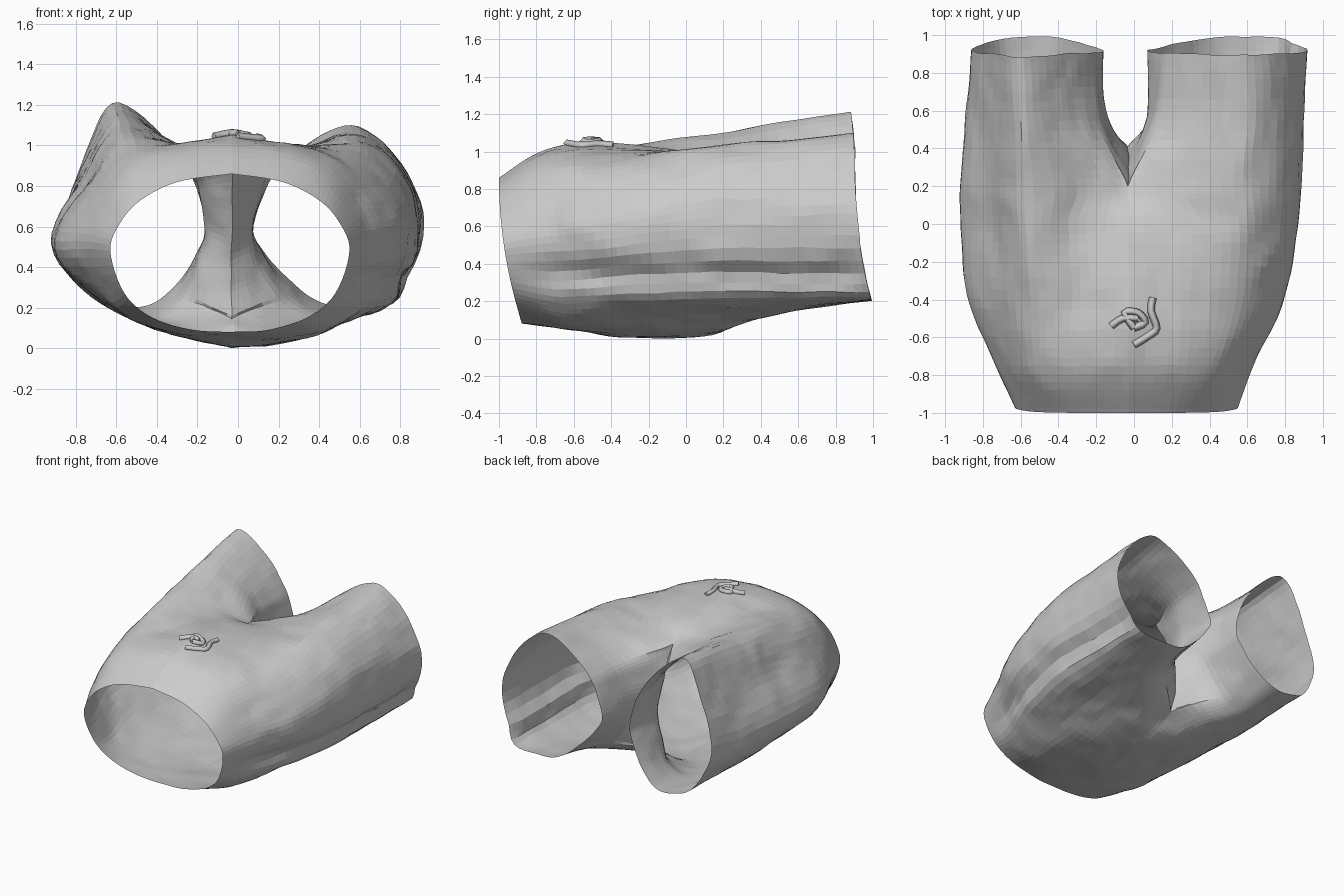
import bpy, bmesh, math
from mathutils import Vector, noise

if "Cube" in bpy.data.objects:
    bpy.data.objects.remove(bpy.data.objects["Cube"])

SEG = 6    # samples between section points
ROWS = 7   # rows between stations

# Stations along the garment, from waistband (-y) to leg hems (+y)
STATIONS = [-1.0, -0.75, -0.4, 0.0, 0.2, 0.55, 0.905]
CROTCH = 4
C = -0.03  # centre seam x

# Half sections (x, z): top centre, round the outside, to bottom centre
RIGHT = [
    [(C, .87), (.22, .83), (.40, .74), (.50, .63), (.55, .49), (.48, .28), (.34, .16), (.15, .10), (C, .09)],
    [(C, 1.02), (.28, .98), (.47, .88), (.58, .72), (.64, .52), (.56, .23), (.39, .09), (.18, .06), (C, .06)],
    [(C, 1.06), (.30, 1.01), (.58, .93), (.74, .75), (.80, .55), (.70, .25), (.43, .09), (.18, .03), (C, .01)],
    [(C, 1.0), (.30, 1.0), (.60, 1.01), (.80, .84), (.87, .60), (.79, .26), (.46, .13), (.20, .05), (C, .03)],
    [(C, .93), (.22, .98), (.58, 1.04), (.81, .87), (.89, .62), (.80, .26), (.47, .14), (.20, .10), (C, .16)],
    [(.13, .88), (.33, 1.00), (.60, 1.07), (.82, .88), (.90, .62), (.80, .26), (.55, .18), (.38, .18), (.24, .26)],
    [(.18, .87), (.37, 1.04), (.60, 1.10), (.81, .92), (.92, .62), (.80, .26), (.57, .22), (.40, .24), (.24, .36)],
]
LEFT = [
    [(C, .87), (-.30, .83), (-.48, .74), (-.58, .63), (-.63, .49), (-.56, .28), (-.42, .16), (-.22, .10), (C, .09)],
    [(C, 1.02), (-.32, .99), (-.53, .91), (-.67, .71), (-.74, .50), (-.62, .24), (-.46, .13), (-.22, .07), (C, .06)],
    [(C, 1.06), (-.28, 1.02), (-.55, 1.0), (-.76, .76), (-.88, .50), (-.70, .27), (-.46, .12), (-.22, .05), (C, .01)],
    [(C, 1.0), (-.30, 1.01), (-.57, 1.08), (-.75, .83), (-.92, .52), (-.71, .26), (-.46, .13), (-.22, .06), (C, .03)],
    [(C, .93), (-.25, .99), (-.58, 1.11), (-.76, .86), (-.92, .53), (-.72, .26), (-.48, .14), (-.24, .10), (C, .16)],
    [(-.20, .88), (-.37, 1.05), (-.60, 1.17), (-.77, .88), (-.89, .53), (-.72, .27), (-.54, .18), (-.40, .18), (-.27, .26)],
    [(-.24, .87), (-.39, 1.08), (-.62, 1.22), (-.77, .93), (-.86, .58), (-.74, .30), (-.57, .22), (-.42, .23), (-.29, .34)],
]
# Inner leg walls (x, z), bottom to top, at the last two stations
RIGHT_INNER = [[(.13, .40), (.07, .56), (.08, .74)], [(.13, .48), (.07, .60), (.12, .75)]]
LEFT_INNER = [[(-.20, .40), (-.14, .56), (-.16, .74)], [(-.20, .48), (-.16, .59), (-.19, .75)]]
# Crotch seam (y, z), bottom to top
SEAM = [(.35, .31), (.37, .50), (.31, .72)]


def catmull(pts, n, closed=False):
    """Smooth curve through pts with n samples per segment."""
    m = len(pts)
    get = (lambda i: pts[i % m]) if closed else (lambda i: pts[max(0, min(m - 1, i))])
    out = []
    for i in range(m if closed else m - 1):
        a, b, c, d = (get(i + k) for k in (-1, 0, 1, 2))
        for s in range(n):
            t = s / n
            out.append(0.5 * (2 * b + (c - a) * t + (2 * a - 5 * b + 4 * c - d) * t * t
                              + (3 * b - a - 3 * c + d) * t ** 3))
    if not closed:
        out.append(pts[-1].copy())
    return out


def clamp(v):
    return min(1, max(0, v))


def cloth(p):
    """Slant the openings and add folds and wrinkles."""
    x, y, z = p
    y += 0.12 * (max(0, 0.87 - z) / 0.77) ** 2
    if y > 0.2:     # hem leans back towards the ridge
        y -= 0.1 * max(0, z - 1.0) * clamp((y - 0.2) * 2)
    fade = clamp((y + 0.95) * 4) * clamp((0.98 - y) * 5 + 0.3)
    # long side fold on the right
    x -= 0.05 * clamp((x - 0.45) / 0.25) * fade * math.exp(-((z - 0.35) / 0.07) ** 2)
    w = noise.noise_vector(Vector((x * 4, y * 2.5, z * 4))) * 0.008
    w += noise.noise_vector(Vector((x * 9, y * 6, z * 9 + 5))) * 0.008
    return Vector((x, y, z)) + w * fade


def half(bm, sections, inner):
    """One side of the garment: open half torso running into a closed leg."""
    outer_n = (len(sections[0]) - 1) * SEG + 1
    rings = []
    for i, (y, sec) in enumerate(zip(STATIONS, sections)):
        pts = [Vector((x, y, z)) for x, z in sec]
        if i < CROTCH:
            rings.append(catmull(pts, SEG))
        elif i == CROTCH:
            pts[-1].y += 0.06
            seam = [pts[-1]] + [Vector((C, sy, sz)) for sy, sz in SEAM] + [pts[0]]
            rings.append(catmull(pts, SEG) + catmull(seam, SEG)[1:-1])
        else:
            pts += [Vector((x, y, z)) for x, z in inner[i - CROTCH - 1]]
            rings.append(catmull(pts, SEG, True))
    total = len(rings[-1])
    first = CROTCH * ROWS
    cols = []
    for j in range(total):
        used = rings if j < outer_n else rings[CROTCH:]
        col = [bm.verts.new(cloth(p)) for p in catmull([r[j] for r in used], ROWS)]
        cols.append(col if j < outer_n else [None] * first + col)
    rows = len(cols[0])
    for j in range(total):
        a, b = cols[j], cols[(j + 1) % total]
        for r in range(0 if j < outer_n - 1 else first, rows - 1):
            bm.faces.new((a[r], a[r + 1], b[r + 1], b[r]))


# Shorts: both halves welded along the centre seam
bm = bmesh.new()
half(bm, RIGHT, RIGHT_INNER)
half(bm, LEFT, LEFT_INNER)
bmesh.ops.remove_doubles(bm, verts=bm.verts, dist=0.0008)
bmesh.ops.recalc_face_normals(bm, faces=bm.faces)
low = min(v.co.z for v in bm.verts)
bmesh.ops.translate(bm, verts=bm.verts, vec=(0, 0, -low))
mesh = bpy.data.meshes.new("shorts")
bm.to_mesh(mesh)
bm.free()
shorts = bpy.data.objects.new("shorts", mesh)
bpy.context.collection.objects.link(shorts)


def cord(name, pts):
    """Ribbon half sunk into the front of the shorts."""
    cu = bpy.data.curves.new(name, 'CURVE')
    cu.dimensions = '3D'
    cu.bevel_depth = 0.02
    cu.bevel_resolution = 0
    cu.use_fill_caps = True
    path = catmull([Vector((x, y, 0)) for x, y in pts], 3)
    sp = cu.splines.new('POLY')
    sp.points.add(len(path) - 1)
    for q, p in zip(sp.points, path):
        hit, loc, _, _ = shorts.ray_cast(Vector((p.x, p.y, 3)), Vector((0, 0, -1)))
        q.co = (p.x, p.y, (loc.z if hit else 1.04) + 0.008, 1)
    ob = bpy.data.objects.new(name, cu)
    bpy.context.collection.objects.link(ob)


# Drawstring bow: loop and two tails
bpy.context.view_layer.update()
cord("drawstring_loop", [(0, -.55), (-.05, -.47), (.02, -.47), (.06, -.52), (0, -.55)])
cord("drawstring_tail_left", [(.02, -.50), (-.06, -.50), (-.12, -.54)])
cord("drawstring_tail_right", [(0, -.64), (.08, -.59), (.12, -.55), (.09, -.46), (.10, -.39)])
